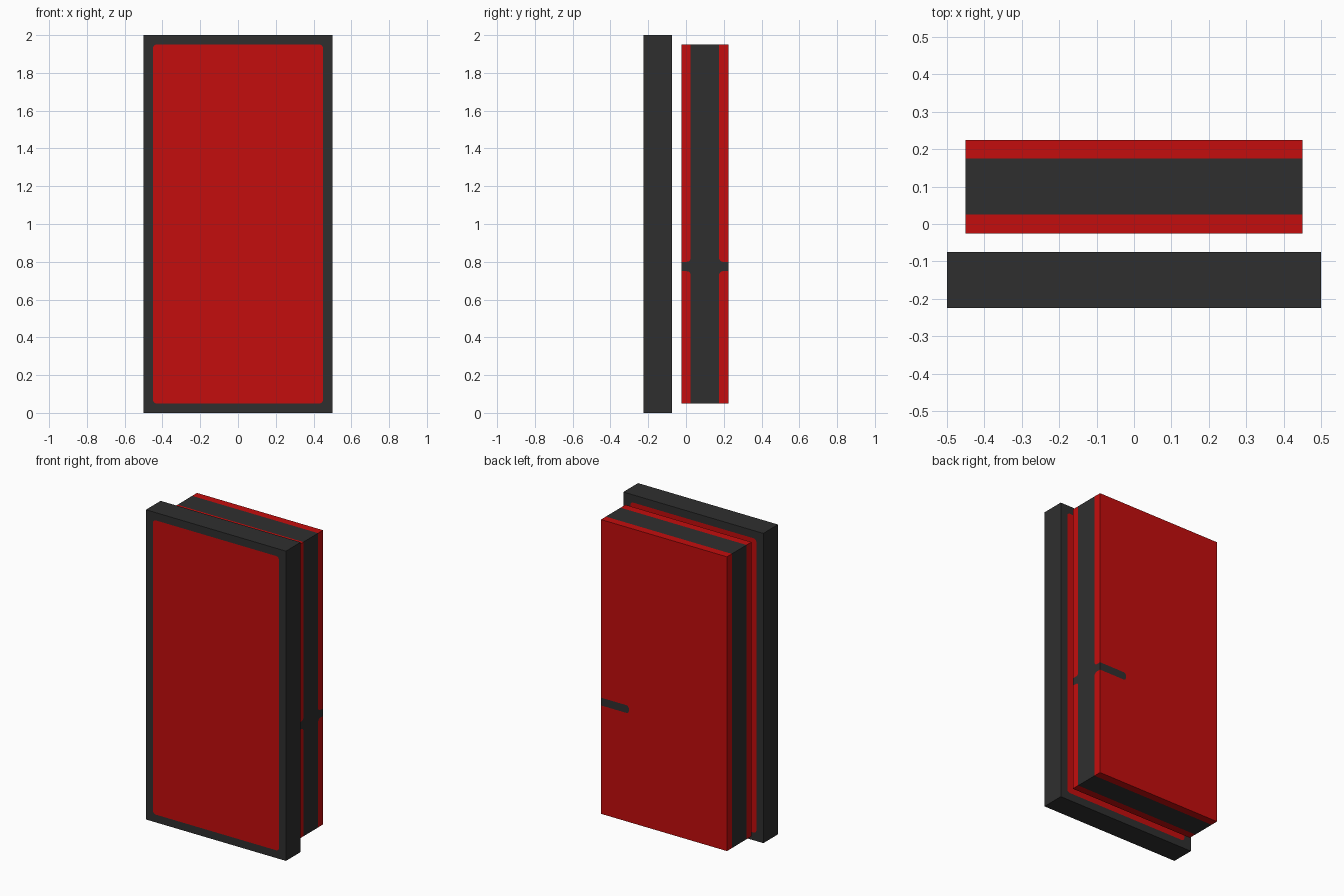
import bpy, bmesh, math
from mathutils import Vector

if "Cube" in bpy.data.objects:
    bpy.data.objects.remove(bpy.data.objects["Cube"], do_unlink=True)


def material(name, rgb):
    m = bpy.data.materials.new(name)
    m.use_nodes = True
    m.diffuse_color = (*rgb, 1)
    m.node_tree.nodes["Principled BSDF"].inputs["Base Color"].default_value = (*rgb, 1)
    return m


MATS = [material("charcoal", (0.028, 0.028, 0.028)),
        material("red", (0.55, 0.004, 0.004))]
DARK, RED = 0, 1
R = 0.02  # radius of the painted corners


def rounded(points, steps=5):
    """Turn (u, v) or (u, v, radius) corners into an outline with round corners."""
    out = []
    flat = [Vector(p[:2]) for p in points]
    for i, p in enumerate(flat):
        if len(points[i]) == 2:
            out.append(p)
            continue
        r = points[i][2]
        d1 = (flat[i - 1] - p).normalized()
        d2 = (flat[(i + 1) % len(flat)] - p).normalized()
        c = p + r * (d1 + d2)
        for k in range(steps + 1):
            t = math.pi / 2 * k / steps
            out.append(c - r * (d2 * math.cos(t) + d1 * math.sin(t)))
    return out


class Part:
    """Collects flat coloured faces and welds them into one solid."""

    def __init__(self, name):
        self.name, self.bm = name, bmesh.new()

    def face(self, axis, at, points, mat):
        # axis is the constant coordinate, points give the other two in order
        verts = []
        for p in rounded(points):
            co = [p.x, p.y]
            co.insert(axis, at)
            verts.append(self.bm.verts.new(co))
        self.bm.faces.new(verts).material_index = mat

    def rect(self, axis, at, u0, u1, v0, v1, mat):
        self.face(axis, at, [(u0, v0), (u1, v0), (u1, v1), (u0, v1)], mat)

    def finish(self):
        bmesh.ops.remove_doubles(self.bm, verts=self.bm.verts, dist=1e-4)
        bmesh.ops.recalc_face_normals(self.bm, faces=self.bm.faces)
        mesh = bpy.data.meshes.new(self.name)
        self.bm.to_mesh(mesh)
        self.bm.free()
        for m in MATS:
            mesh.materials.append(m)
        obj = bpy.data.objects.new(self.name, mesh)
        bpy.context.collection.objects.link(obj)


# Door frame: solid slab with a rounded red panel on both broad sides
F0, F1 = -0.225, -0.075
frame = Part("door_frame")
for y in (F0, F1):
    frame.face(1, y, [(-0.45, 0.05, R), (0, 0.05), (0.45, 0.05, R),
                      (0.45, 1.95, R), (0, 1.95), (-0.45, 1.95, R)], RED)
    for s in (-1, 1):
        frame.face(1, y, [(s * 0.5, 0), (0, 0), (0, 0.05), (s * 0.45, 0.05, R),
                          (s * 0.45, 1.95, R), (0, 1.95), (0, 2), (s * 0.5, 2)], DARK)
for s in (-1, 1):
    frame.rect(0, s * 0.5, F0, F1, 0, 2, DARK)
    for z in (0, 2):
        frame.rect(2, z, 0, s * 0.5, F0, F1, DARK)
frame.finish()

# Door leaf: dark core between two red skins, with a handle stripe round one edge
X, Z0, Z1 = 0.45, 0.05, 1.95
H0, H1, HX = 0.75, 0.80, 0.25
Y = [-0.025, 0.025, 0.175, 0.225]
door = Part("door_leaf")

# Top, bottom and hinge side in three strips
for y0, y1, mat in zip(Y, Y[1:], (RED, DARK, RED)):
    for z in (Z0, Z1):
        door.rect(2, z, -X, X, y0, y1, mat)
    door.rect(0, -X, y0, y1, Z0, Z1, mat)

# Broad sides with the handle stripe cut in
for y in (Y[0], Y[3]):
    door.face(1, y, [(-X, Z0), (X, Z0), (X, H0), (HX, H0, R),
                     (HX, H1, R), (X, H1), (X, Z1), (-X, Z1)], RED)
    door.face(1, y, [(X, H0), (HX, H0, R), (HX, H1, R), (X, H1)], DARK)

# Handle side: four red strips and the dark cross-shaped core
for yo, yi in ((Y[0], Y[1]), (Y[3], Y[2])):
    for ze, zh in ((Z0, H0), (Z1, H1)):
        door.face(0, X, [(yo, ze), (yi, ze), (yi, zh, R), (yo, zh)], RED)
door.face(0, X, [(Y[1], Z0), (Y[2], Z0), (Y[2], H0, R), (Y[3], H0),
                 (Y[3], H1), (Y[2], H1, R), (Y[2], Z1), (Y[1], Z1),
                 (Y[1], H1, R), (Y[0], H1), (Y[0], H0), (Y[1], H0, R)], DARK)
door.finish()
